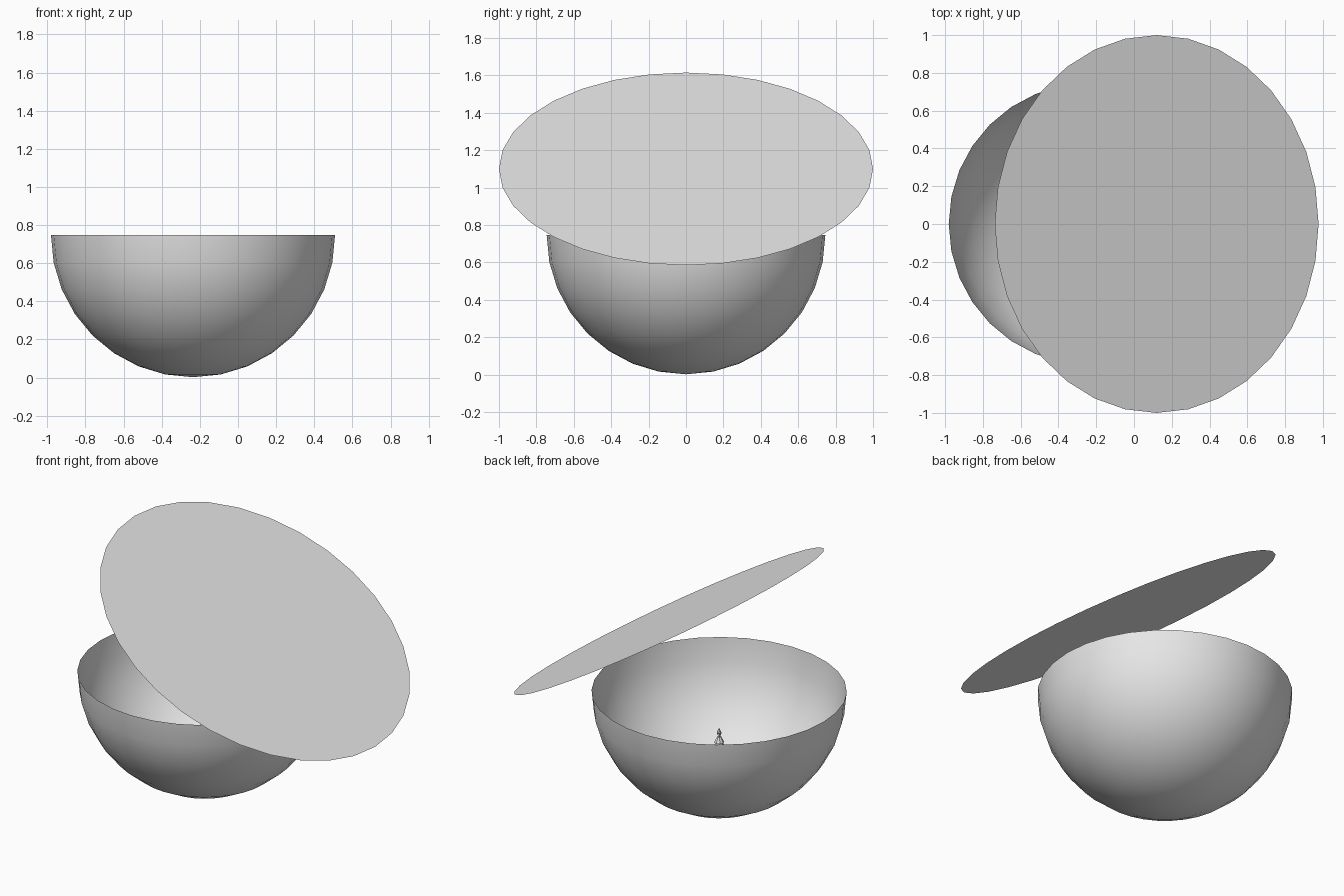
import bpy, bmesh, math
from mathutils import Matrix, Vector

cube = bpy.data.objects.get("Cube")
if cube:
    bpy.data.objects.remove(cube, do_unlink=True)

grey = bpy.data.materials.new("light grey")
grey.use_nodes = True
colour = (0.8, 0.8, 0.8, 1)
grey.diffuse_color = colour
grey.node_tree.nodes["Principled BSDF"].inputs["Base Color"].default_value = colour

SEGMENTS = 32
BOWL_X = -0.236


def add_part(name, bm, location, smooth=False):
    """Turn a bmesh into a placed object."""
    mesh = bpy.data.meshes.new(name)
    for face in bm.faces:
        face.smooth = smooth
    bm.to_mesh(mesh)
    bm.free()
    mesh.materials.append(grey)
    part = bpy.data.objects.new(name, mesh)
    part.location = location
    bpy.context.collection.objects.link(part)
    return part


# Bowl: open lower half of a sphere
bm = bmesh.new()
bmesh.ops.create_uvsphere(bm, u_segments=SEGMENTS, v_segments=16, radius=0.745)
upper = [v for v in bm.verts if v.co.z > 0.01]
bmesh.ops.delete(bm, geom=upper, context='VERTS')
add_part("bowl", bm, (BOWL_X, 0, 0.747), smooth=True)

# Lid: flat tilted disc, low on the left side
bm = bmesh.new()
bmesh.ops.create_circle(bm, cap_ends=True, segments=SEGMENTS, radius=1)
lid = add_part("lid", bm, (0.12, 0, 1.1))
lid.rotation_euler.y = math.radians(31)

# Small star ornament inside the bowl
bm = bmesh.new()
ring = []
for i in range(10):
    radius = 0.033 if i % 2 == 0 else 0.017
    angle = math.radians(90 + 36 * i)
    ring.append(bm.verts.new((0, radius * math.cos(angle), radius * math.sin(angle))))
hubs = [bm.verts.new((side * 0.014, 0, 0)) for side in (-1, 1)]
for hub in hubs:
    for i in range(10):
        bm.faces.new((hub, ring[i], ring[(i + 1) % 10]))
bmesh.ops.recalc_face_normals(bm, faces=bm.faces)
star = add_part("star", bm, (BOWL_X, 0, 0.477))
star.rotation_euler.z = math.radians(45)

# Stacked tiers below the star
bm = bmesh.new()
for z, radius in ((0.435, 0.03), (0.405, 0.036)):
    bmesh.ops.create_cone(bm, cap_ends=True, segments=8, radius1=radius,
                          radius2=radius * 0.4, depth=0.035,
                          matrix=Matrix.Translation(Vector((0, 0, z))))
add_part("ornament_base", bm, (BOWL_X, 0, 0))
